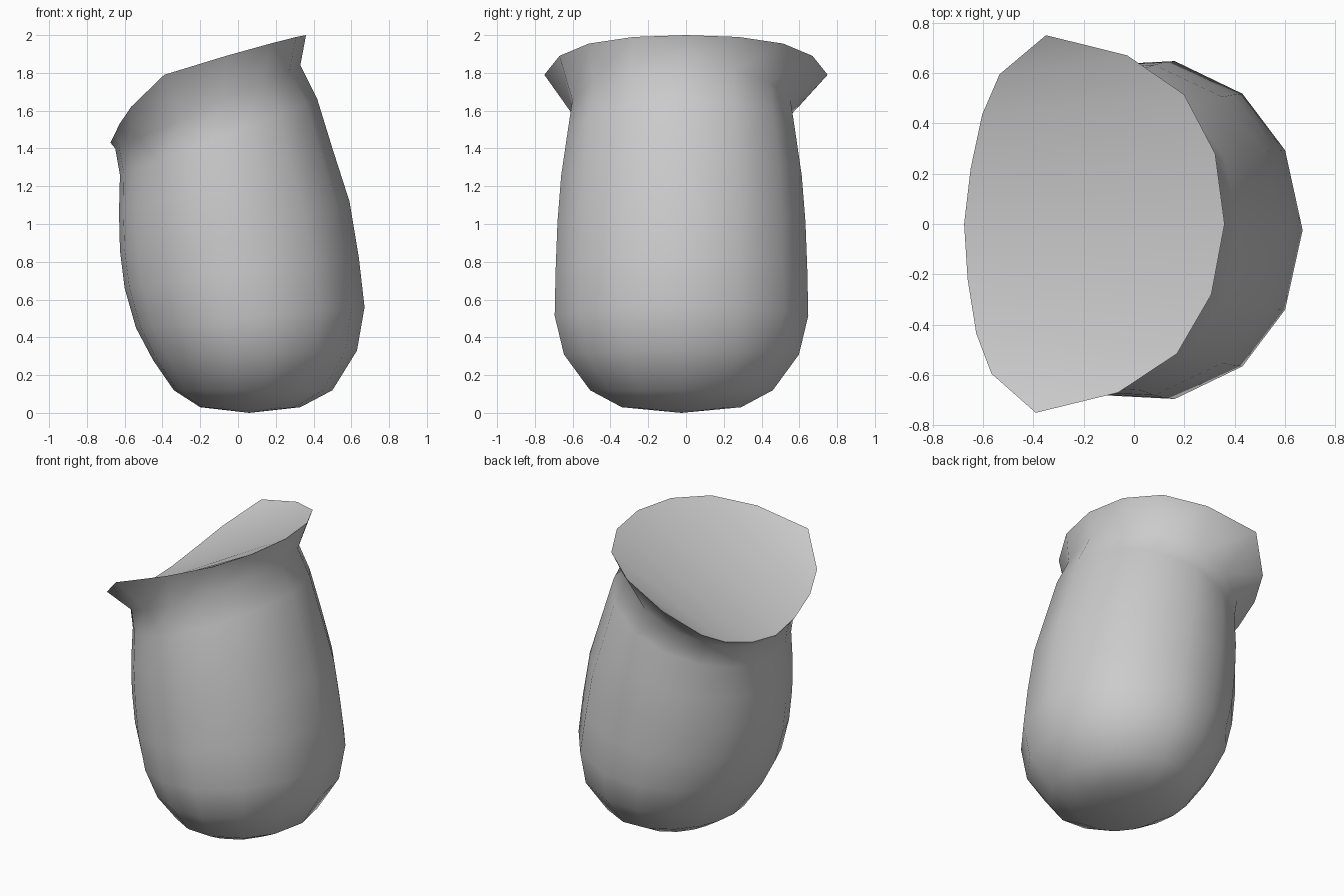
import bpy, bmesh

if "Cube" in bpy.data.objects:
    bpy.data.objects.remove(bpy.data.objects["Cube"])

# Rings of the leaning body: right x, right z, left x, left z, half depth
RINGS = [
    (.33, .03, -.20, .03, .32), (.50, .12, -.34, .12, .49),
    (.63, .33, -.45, .28, .63), (.67, .56, -.54, .45, .68),
    (.64, .82, -.60, .66, .675), (.59, 1.12, -.625, .86, .665),
    (.50, 1.40, -.63, 1.06, .645), (.42, 1.66, -.625, 1.26, .61),
    (.33, 1.84, -.65, 1.40, .585),
]
# Half cross-section, from right (+x) to left (-x)
SECTION = [1, .885, .605, .16, -.25, -.6, -.85, -.96, -1]
# Half outline of the flared rim
RIM = [(.36, 0, 2), (.315, .28, 1.99), (.185, .515, 1.955), (-.045, .67, 1.89),
       (-.37, .75, 1.79), (-.55, .595, 1.62), (-.615, .435, 1.53),
       (-.655, .22, 1.46), (-.675, 0, 1.43)]


def full_ring(bm, half, yc, shear=0):
    """Mirror a half outline across y into a closed 16-sided ring."""
    pts = half + [(x, -y, z) for x, y, z in half[-2:0:-1]]
    return [bm.verts.new((x + shear * y, y + yc, z)) for x, y, z in pts]


bm = bmesh.new()
loops = []
for xr, zr, xl, zl, d in RINGS:
    half = []
    for s in SECTION:
        t = (s + 1) / 2
        half.append((xl + (xr - xl) * t, d * (1 - s * s) ** .5, zl + (zr - zl) * t))
    loops.append(full_ring(bm, half, -.024))
rim = full_ring(bm, RIM, 0, .027)
loops.append(rim)

# Side walls
for a, b in zip(loops, loops[1:]):
    for i in range(16):
        j = (i + 1) % 16
        bm.faces.new((a[i], a[j], b[j], b[i]))

# Rounded bottom
base = bm.verts.new((.06, -.024, 0))
for i in range(16):
    bm.faces.new((loops[0][(i + 1) % 16], loops[0][i], base))

# Trough-shaped lid: strips running from the high side to the low side
for s in (1, -1):
    for k in range(4):
        ids = [k, k + 1, 7 - k, 8 - k] if k < 3 else [3, 4, 5]
        bm.faces.new([rim[(s * i) % 16] for i in ids])

bmesh.ops.recalc_face_normals(bm, faces=bm.faces)
mesh = bpy.data.meshes.new("pouch_body")
bm.to_mesh(mesh)
bm.free()
body = bpy.data.objects.new("pouch_body", mesh)
bpy.context.collection.objects.link(body)
bpy.context.view_layer.objects.active = body
body.select_set(True)
bpy.ops.object.shade_smooth_by_angle(angle=1.1)
